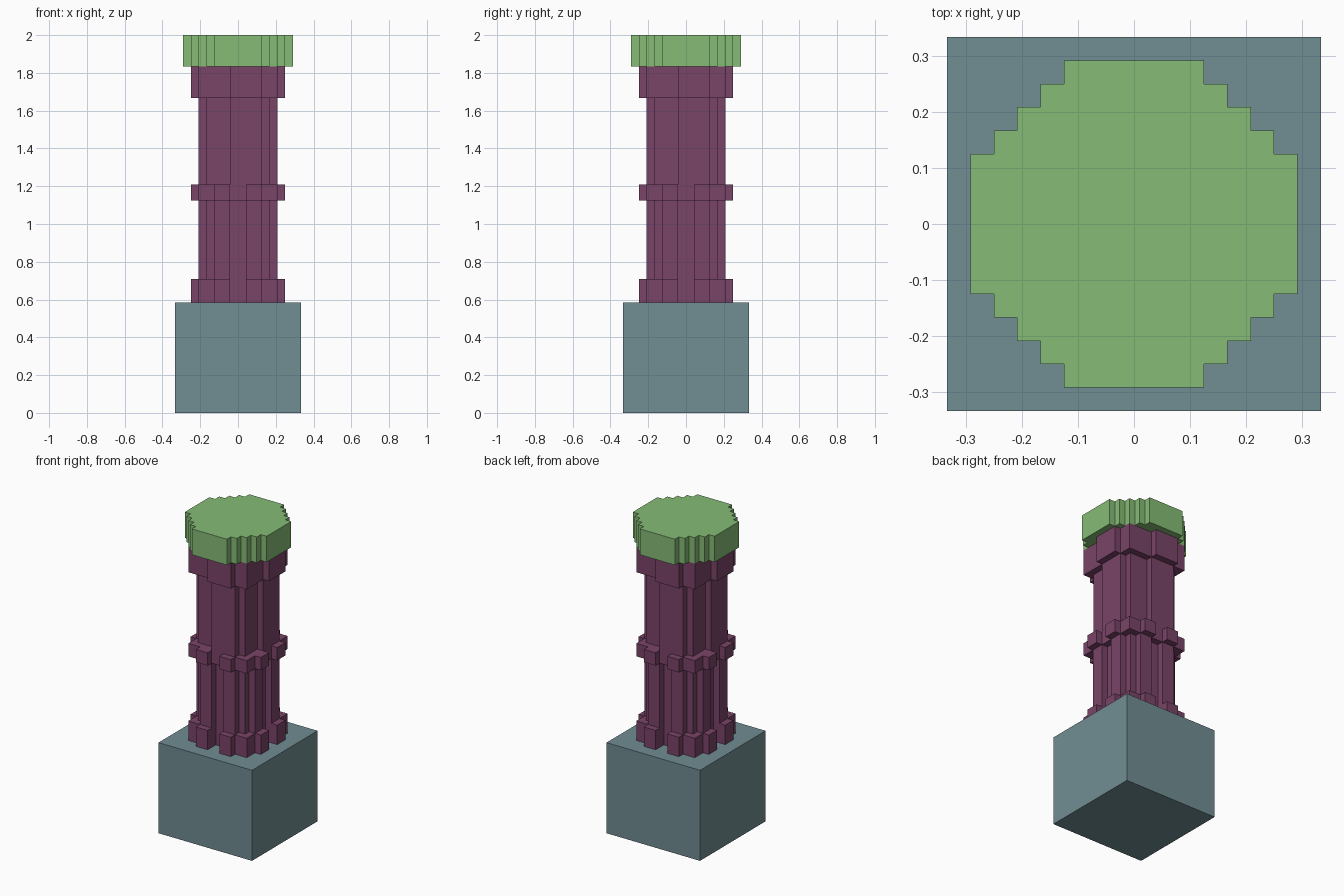
import bpy
import bmesh

if "Cube" in bpy.data.objects:
    bpy.data.objects.remove(bpy.data.objects["Cube"], do_unlink=True)

UNIT = 1 / 24  # size of one block


def material(name, rgb):
    mat = bpy.data.materials.new(name)
    mat.use_nodes = True
    color = (*rgb, 1)
    mat.diffuse_color = color
    mat.node_tree.nodes["Principled BSDF"].inputs["Base Color"].default_value = color
    return mat


def prism(name, side, bottom, top, mat):
    """Extrude an outline made of one side turned four times about z."""
    outline = []
    for _ in range(4):
        outline += side
        side = [(-y, x) for x, y in side]
    bm = bmesh.new()
    verts = [bm.verts.new((x * UNIT, y * UNIT, bottom * UNIT)) for x, y in outline]
    face = bm.faces.new(verts)
    grown = bmesh.ops.extrude_face_region(bm, geom=[face], use_keep_orig=True)
    moved = [v for v in grown["geom"] if isinstance(v, bmesh.types.BMVert)]
    bmesh.ops.translate(bm, verts=moved, vec=(0, 0, (top - bottom) * UNIT))
    bmesh.ops.recalc_face_normals(bm, faces=bm.faces)
    mesh = bpy.data.meshes.new(name)
    bm.to_mesh(mesh)
    bm.free()
    mesh.materials.append(mat)
    obj = bpy.data.objects.new(name, mesh)
    bpy.context.collection.objects.link(obj)
    return obj


def paired_ribs(core, notch):
    """Square core with two ribs on each side and a groove between them."""
    rib = core + 1
    return [(-core, -core), (-3, -core), (-3, -rib), (-1, -rib), (-1, -notch),
            (1, -notch), (1, -rib), (3, -rib), (3, -core)]


def offset_rib(core):
    """Square core with one wide off-centre rib on each side."""
    rib = core + 1
    return [(-core, -core), (-1, -core), (-1, -rib), (3, -rib), (3, -core)]


slate = material("slate blue", (0.165, 0.266, 0.292))
plum = material("plum", (0.195, 0.058, 0.138))
green = material("leaf green", (0.238, 0.503, 0.181))

# Square plinth
prism("plinth", [(-8, -8)], 0, 14, slate)

# Fluted lower shaft with its foot and middle ring
prism("foot_ring", paired_ribs(5, 4), 14, 17, plum)
prism("lower_shaft", paired_ribs(4, 4), 17, 27, plum)
prism("middle_ring", paired_ribs(5, 5), 27, 29, plum)

# Upper shaft and its collar
prism("upper_shaft", offset_rib(4), 29, 40, plum)
prism("upper_collar", offset_rib(5), 40, 44, plum)

# Stepped round cap
cap_side = [(-5, -5), (-4, -5), (-4, -6), (-3, -6), (-3, -7),
            (3, -7), (3, -6), (4, -6), (4, -5)]
prism("cap", cap_side, 44, 48, green)
